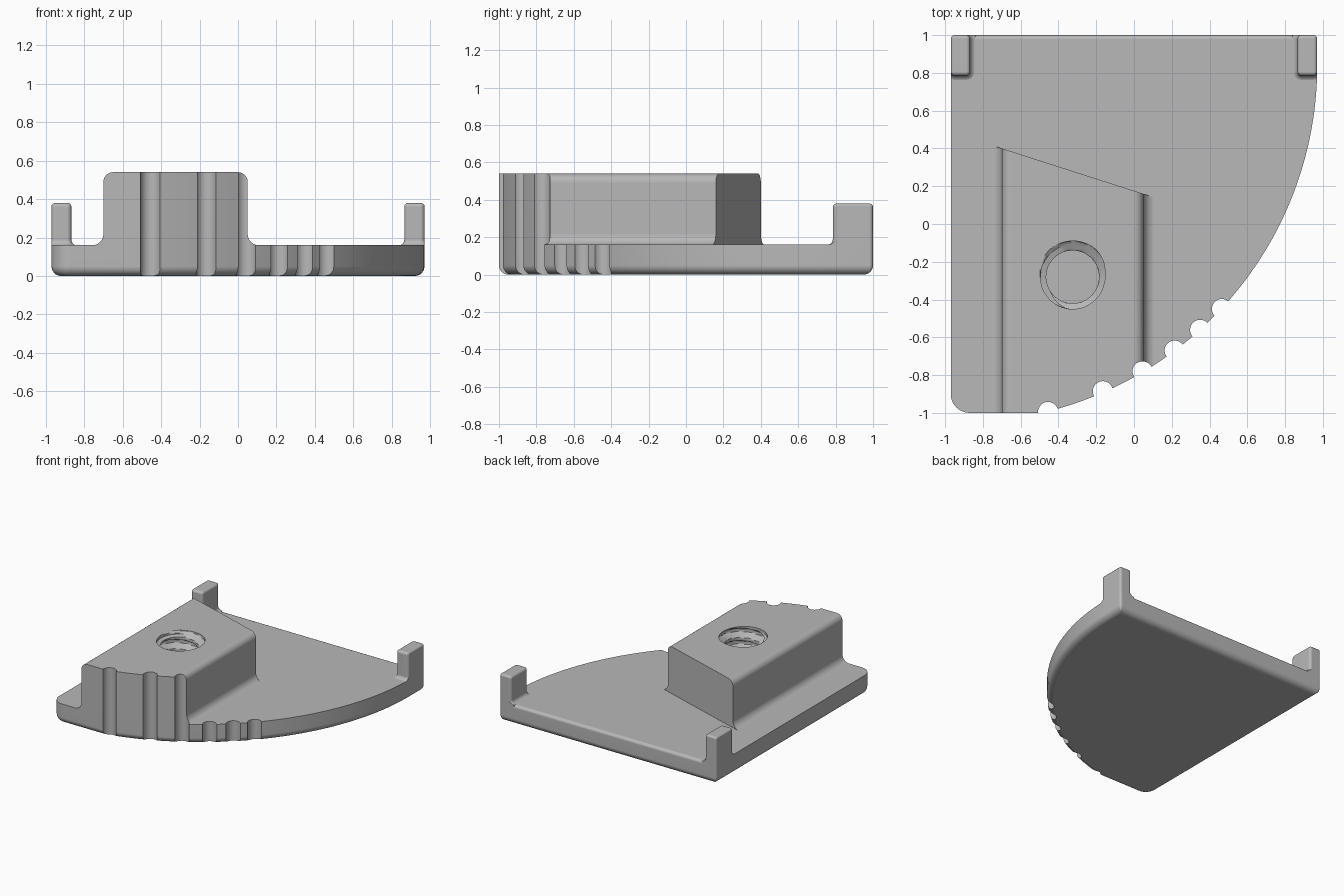
import bpy, bmesh, math
from math import pi, sin, cos

if "Cube" in bpy.data.objects:
    bpy.data.objects.remove(bpy.data.objects["Cube"])

BASE_TOP = 0.16
BLOCK_TOP = 0.54


def arc(cx, cy, r, a0, a1, n):
    """Points along a circular arc."""
    return [(cx + r * cos(a0 + (a1 - a0) * i / n),
             cy + r * sin(a0 + (a1 - a0) * i / n)) for i in range(n + 1)]


def loft(name, rings):
    """Closed solid through a stack of equal-length rings."""
    bm = bmesh.new()
    rows = [[bm.verts.new(p) for p in ring] for ring in rings]
    n = len(rows[0])
    for a, b in zip(rows, rows[1:]):
        for i in range(n):
            j = (i + 1) % n
            bm.faces.new((a[i], a[j], b[j], b[i]))
    bm.faces.new(rows[0])
    bm.faces.new(rows[-1])
    bmesh.ops.recalc_face_normals(bm, faces=bm.faces)
    mesh = bpy.data.meshes.new(name)
    bm.to_mesh(mesh)
    bm.free()
    obj = bpy.data.objects.new(name, mesh)
    bpy.context.collection.objects.link(obj)
    return obj


def at_height(points, z):
    return [(x, y, z) for x, y in points]


def combine(target, tool, operation):
    """Apply a boolean and discard the tool."""
    mod = target.modifiers.new("combine", 'BOOLEAN')
    mod.operation = operation
    mod.solver = 'EXACT'
    mod.object = tool
    bpy.context.view_layer.objects.active = target
    bpy.ops.object.modifier_apply(modifier=mod.name)
    bpy.data.objects.remove(tool)


# Plan outline: straight back and left, one big arc on the right
ARC_X, ARC_Y, ARC_R = -0.92, 0.84, 1.89


def outline(inset):
    side, end = 0.97 - inset, 1 - inset
    small = max(0.02 - inset, 0.002)
    big = 0.1 - inset
    radius = ARC_R - inset
    stop = math.asin((-end - ARC_Y) / radius)
    pts = arc(-side + small, end - small, small, pi, pi / 2, 4)
    pts += arc(side - small, end - small, small, pi / 2, 0, 4)
    pts += arc(ARC_X, ARC_Y, radius, 0, stop, 72)
    pts += arc(-side + big, -end + big, big, -pi / 2, -pi, 10)
    return pts


# Rounded-bottom envelope that trims every part
rings = []
for i in range(7):
    a = pi / 2 * i / 6
    rings.append(at_height(outline(0.05 * (1 - sin(a))), 0.05 * (1 - cos(a))))
rings.append(at_height(outline(0), 0.8))
envelope = loft("envelope", rings)

# Base slab with a softened upper back edge
section = [(-1.2, -0.1), (1.1, -0.1), (1.1, 0.134), (1.001, 0.134)]
section += arc(0.975, BASE_TOP - 0.025, 0.025, 0, pi / 2, 5) + [(-1.2, BASE_TOP)]
body = loft("base_plate", [[(x, y, z) for y, z in section] for x in (-1.2, 1.2)])

# Raised block: rounded top edges, flared foot, slanted back end
LEFT, RIGHT, ROUND, FLARE = -0.70, 0.05, 0.05, 0.06
foot = BASE_TOP + FLARE - 0.001
section = [(LEFT - FLARE, 0.05)]
section += arc(LEFT - FLARE, foot, FLARE, -pi / 2, 0, 6)
section += arc(LEFT + ROUND, BLOCK_TOP - ROUND, ROUND, pi, pi / 2, 6)
section += arc(RIGHT - ROUND, BLOCK_TOP - ROUND, ROUND, pi / 2, 0, 6)
section += arc(RIGHT + FLARE, foot, FLARE, pi, 3 * pi / 2, 6)
section += [(RIGHT + FLARE, 0.05)]
block = loft("raised_block", [[(x, -1.2, z) for x, z in section],
                              [(x, 0.41 - 0.321 * (x + 0.73), z) for x, z in section]])
combine(body, block, 'UNION')


# Corner posts: rounded rectangles with flared foot and softened top
def rounded_rect(x0, x1, y0, y1, grow):
    r = 0.022 + grow
    x0, x1, y0, y1 = x0 - grow, x1 + grow, y0 - grow, y1 + grow
    return (arc(x1 - r, y1 - r, r, 0, pi / 2, 4) + arc(x0 + r, y1 - r, r, pi / 2, pi, 4)
            + arc(x0 + r, y0 + r, r, pi, 3 * pi / 2, 4)
            + arc(x1 - r, y0 + r, r, 3 * pi / 2, 2 * pi, 4))


levels = [(0.1, 0.03)]
levels += [(z, 0.03 - g) for g, z in arc(0, BASE_TOP + 0.029, 0.03, -pi / 2, 0, 5)]
levels += [(z, g) for g, z in arc(-0.02, 0.36, 0.02, 0, pi / 2, 5)]
for name, x0, x1 in (("right_post", -0.971, -0.867), ("left_post", 0.865, 0.971)):
    post = loft(name, [at_height(rounded_rect(x0, x1, 0.785, 1.001, g), z)
                       for z, g in levels])
    combine(body, post, 'UNION')

# Trim to the plan outline
combine(body, envelope, 'INTERSECT')

# Grip notches along the arc
for x, y in ((-0.455, -0.995), (-0.165, -0.885), (0.045, -0.78),
             (0.215, -0.67), (0.35, -0.56), (0.465, -0.45)):
    circle = arc(x, y, 0.053, 0, 2 * pi, 32)[:-1]
    combine(body, loft("notch", [at_height(circle, -0.1), at_height(circle, 0.9)]),
            'DIFFERENCE')

# Blind threaded hole
PITCH, TURNS, STEPS, FLOOR = 0.1, 5, 12, 0.085
rings = []
for k in range(TURNS * STEPS + 1):
    z = FLOOR + PITCH * k / STEPS
    ring = []
    for i in range(56):
        a = 2 * pi * i / 56
        wave = 1.6 * cos(2 * pi * (z - BLOCK_TOP) / PITCH - a + pi / 2)
        r = 0.165 + 0.025 * max(-1, min(1, wave))
        if z > BLOCK_TOP - 0.025:
            r = max(r, 0.17)
        ring.append((-0.325 + r * cos(a), -0.28 + r * sin(a), z))
    rings.append(ring)
thread = loft("thread", rings)
bm = bmesh.new()
bm.from_mesh(thread.data)
bmesh.ops.triangulate(bm, faces=bm.faces)
bm.to_mesh(thread.data)
bm.free()
combine(body, thread, 'DIFFERENCE')

# Single grey finish
grey = bpy.data.materials.new("plain_grey")
grey.use_nodes = True
colour = (0.48, 0.48, 0.48, 1)
grey.diffuse_color = colour
grey.node_tree.nodes["Principled BSDF"].inputs["Base Color"].default_value = colour
body.data.materials.clear()
body.data.materials.append(grey)

# Smooth fillets, crisp edges
bpy.ops.object.select_all(action='DESELECT')
body.select_set(True)
bpy.context.view_layer.objects.active = body
bpy.ops.object.shade_smooth_by_angle(angle=math.radians(32))
weighted = body.modifiers.new("weighted_normals", 'WEIGHTED_NORMAL')
weighted.keep_sharp = True
